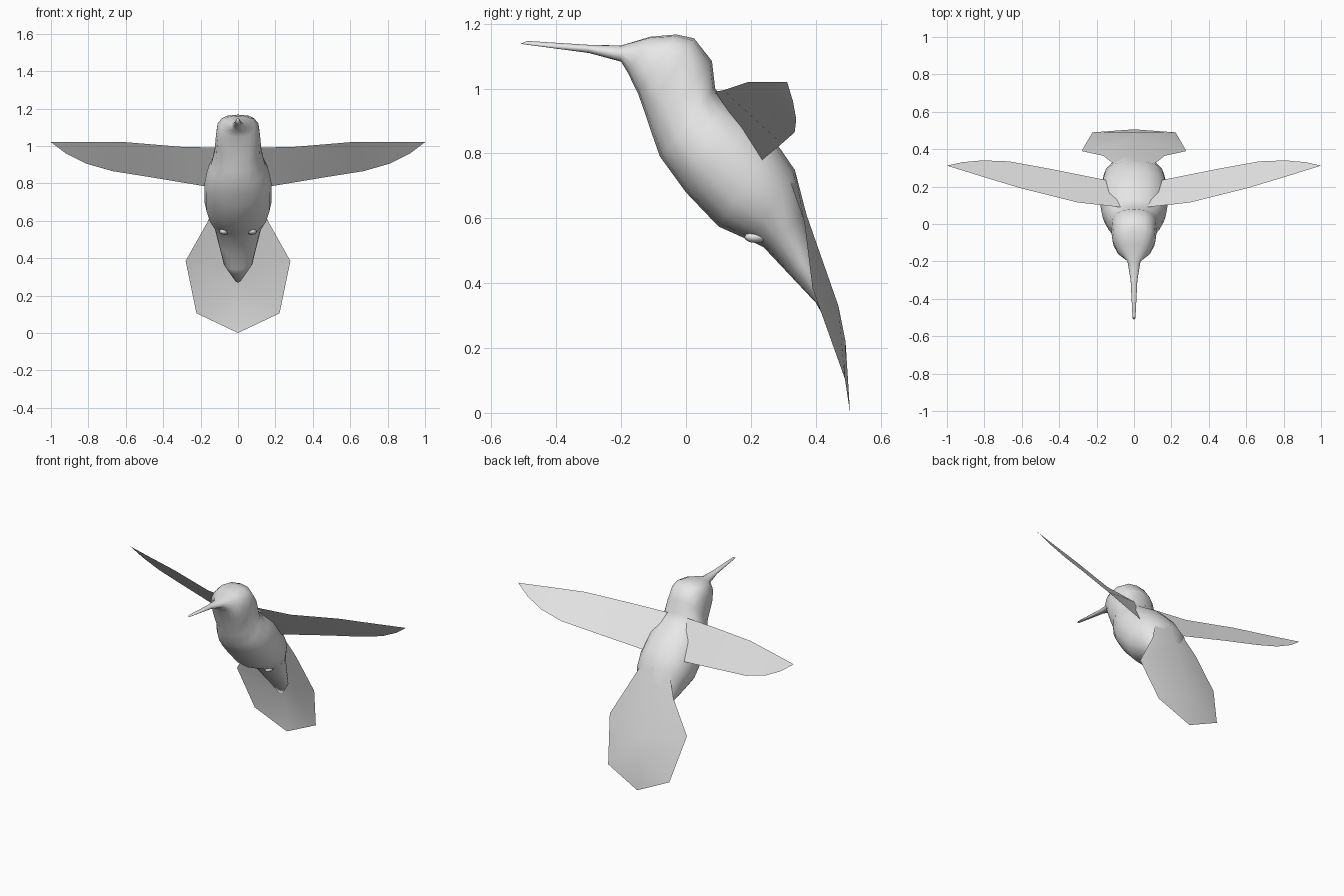
import bpy, bmesh, math
from mathutils import Vector

cube = bpy.data.objects.get("Cube")
if cube:
    bpy.data.objects.remove(cube, do_unlink=True)

plaster = bpy.data.materials.new("light_grey")
plaster.use_nodes = True
grey = (0.8, 0.8, 0.8, 1)
plaster.diffuse_color = grey
plaster.node_tree.nodes["Principled BSDF"].inputs["Base Color"].default_value = grey


def make_object(name, verts, faces, fix_normals=True):
    mesh = bpy.data.meshes.new(name)
    mesh.from_pydata(verts, [], faces)
    if fix_normals:
        bm = bmesh.new()
        bm.from_mesh(mesh)
        bmesh.ops.recalc_face_normals(bm, faces=bm.faces)
        bm.to_mesh(mesh)
        bm.free()
    mesh.materials.append(plaster)
    for poly in mesh.polygons:
        poly.use_smooth = True
    obj = bpy.data.objects.new(name, mesh)
    bpy.context.collection.objects.link(obj)
    return obj


def signed_power(value, power):
    return math.copysign(abs(value) ** power, value)


def loft(name, rings, sides=16):
    """Rounded-box rings: belly y, belly z, back y, back z, half width, roundness."""
    verts, faces = [], []
    for by, bz, ty, tz, width, power in rings:
        belly, back = Vector((0, by, bz)), Vector((0, ty, tz))
        for i in range(sides):
            a = math.tau * i / sides
            point = (belly + back) / 2 + (back - belly) / 2 * signed_power(math.cos(a), power)
            point.x = width * signed_power(math.sin(a), power)
            verts.append(point)
    for r in range(len(rings) - 1):
        for i in range(sides):
            j = (i + 1) % sides
            faces.append((r * sides + i, r * sides + j,
                          (r + 1) * sides + j, (r + 1) * sides + i))
    last = (len(rings) - 1) * sides
    faces += [tuple(range(sides)), tuple(range(last, last + sides))]
    return make_object(name, verts, faces)


# Beak, head and body as one tapering skin
loft("body", [
    (-0.51, 1.138, -0.49, 1.147, 0.008, 1),
    (-0.30, 1.11, -0.30, 1.135, 0.018, 1),
    (-0.20, 1.083, -0.20, 1.133, 0.035, 1),
    (-0.18, 1.05, -0.11, 1.16, 0.09, 0.8),
    (-0.148, 0.985, -0.03, 1.167, 0.115, 0.75),
    (-0.125, 0.92, 0.025, 1.155, 0.12, 0.75),
    (-0.105, 0.86, 0.08, 1.085, 0.125, 0.85),
    (-0.08, 0.79, 0.09, 1.00, 0.145, 0.9),
    (-0.04, 0.735, 0.13, 0.955, 0.17, 0.9),
    (0.00, 0.68, 0.20, 0.91, 0.18, 0.9),
    (0.10, 0.575, 0.28, 0.83, 0.18, 0.9),
    (0.20, 0.53, 0.335, 0.75, 0.16, 0.9),
    (0.24, 0.51, 0.37, 0.61, 0.125, 1),
    (0.32, 0.425, 0.40, 0.50, 0.10, 1),
    (0.40, 0.34, 0.43, 0.39, 0.075, 1),
    (0.44, 0.27, 0.45, 0.29, 0.015, 1),
])

# Wings: thin blades between a leading and a trailing edge
lead = [(0.07, 0.09, 0.99), (0.30, 0.115, 0.995), (0.60, 0.19, 1.02), (0.80, 0.25, 1.02)]
trail = [(0.15, 0.235, 0.78), (0.45, 0.295, 0.83), (0.67, 0.335, 0.865), (0.81, 0.34, 0.905)]
tip = [(0.92, 0.33, 0.96), (1.0, 0.312, 1.02)]
for name, side in (("left_wing", 1), ("right_wing", -1)):
    points = [(side * x, y, z) for x, y, z in lead + trail + tip]
    quads = [(i, i + 4, i + 5, i + 1) for i in range(3)] + [(3, 7, 8, 9)]
    if side < 0:
        quads = [q[::-1] for q in quads]
    make_object(name, points, quads, False)

# Tail fan, bent along its middle
middle = [(0, 0.335, 0.752), (0, 0.372, 0.61), (0, 0.47, 0.33), (0, 0.492, 0.22), (0, 0.506, 0.0)]
edge = [(0.10, 0.315, 0.73), (0.165, 0.365, 0.59), (0.28, 0.39, 0.385), (0.222, 0.49, 0.105)]
tail_points = middle + edge + [(-x, y, z) for x, y, z in edge]
tail_faces = []
for first, flip in ((5, False), (9, True)):
    for i in range(4):
        face = (i, i + 1, first + i + 1, first + i) if i < 3 else (3, 4, first + 3)
        tail_faces.append(face[::-1] if flip else face)
make_object("tail", tail_points, tail_faces, False)

# Small tucked feet under the belly
for name, side in (("left_foot", 1), ("right_foot", -1)):
    bpy.ops.mesh.primitive_uv_sphere_add(segments=8, ring_count=6, radius=1,
                                         location=(side * 0.075, 0.215, 0.542))
    foot = bpy.context.object
    foot.name = name
    foot.scale = (0.025, 0.035, 0.018)
    foot.data.materials.append(plaster)
    bpy.ops.object.shade_smooth()
